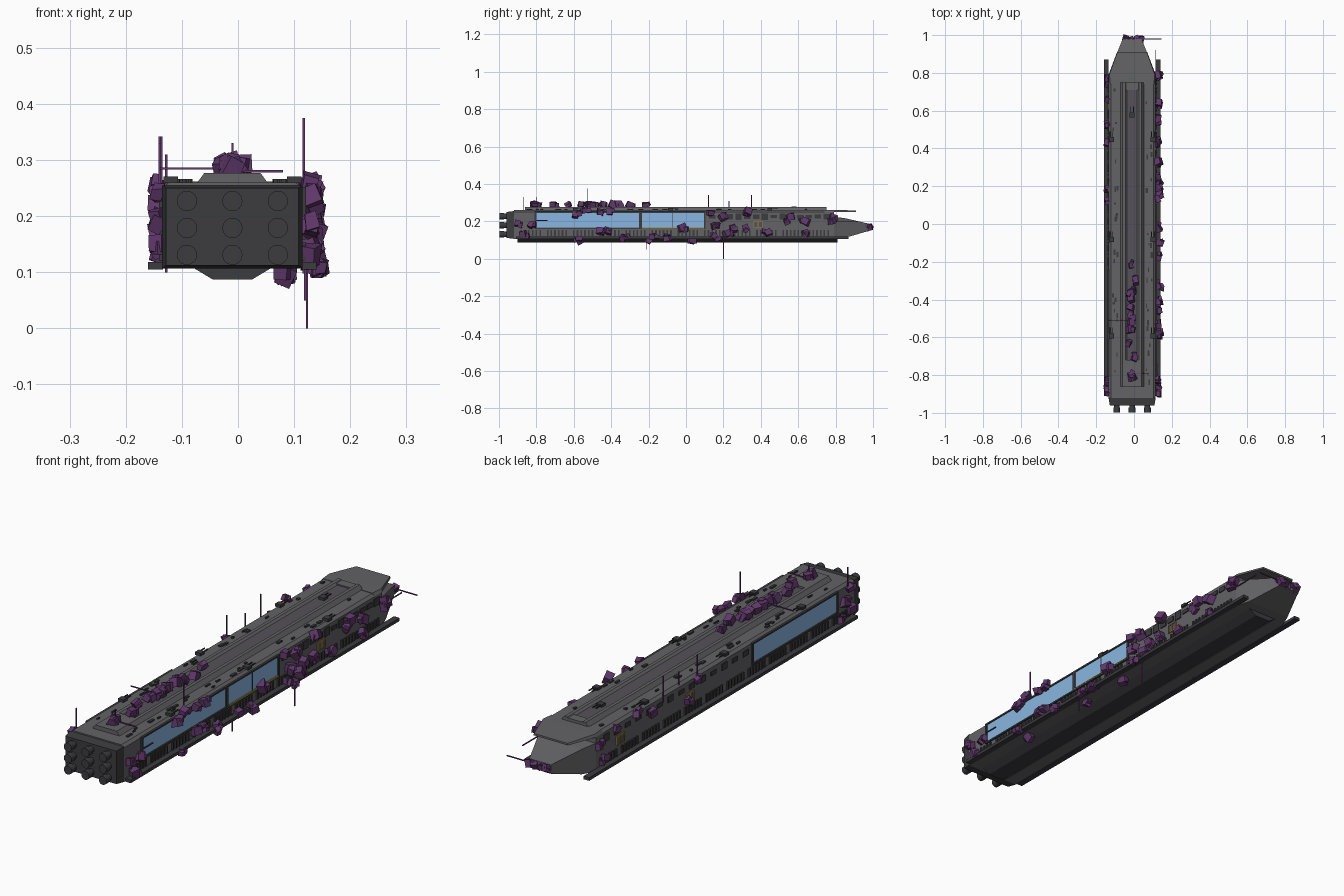
import bpy, bmesh, math, random
from mathutils import Matrix, Vector, Euler

if "Cube" in bpy.data.objects:
    bpy.data.objects.remove(bpy.data.objects["Cube"])

random.seed(7)
CX = -0.01   # hull centre line
HW = 0.125   # hull half width


def material(name, r, g, b):
    m = bpy.data.materials.new(name)
    m.diffuse_color = (r, g, b, 1)
    m.use_nodes = True
    m.node_tree.nodes["Principled BSDF"].inputs["Base Color"].default_value = m.diffuse_color
    return m


GREY = material("hull_grey", 0.125, 0.122, 0.13)
DARK = material("dark_grey", 0.045, 0.045, 0.05)
DECK = material("deck_grey", 0.09, 0.085, 0.10)
BLUE = material("blue_glow", 0.25, 0.47, 0.75)
YELLOW = material("yellow_trim", 0.35, 0.24, 0.04)
PURPLE = material("purple_growth", 0.12, 0.04, 0.15)


def finish(name, bm, mat):
    bmesh.ops.recalc_face_normals(bm, faces=bm.faces[:])
    me = bpy.data.meshes.new(name)
    bm.to_mesh(me)
    bm.free()
    me.materials.append(mat)
    ob = bpy.data.objects.new(name, me)
    bpy.context.collection.objects.link(ob)
    return ob


def add_box(bm, c, s, rot=(0, 0, 0)):
    m = Matrix.Translation(c) @ Euler(rot).to_matrix().to_4x4() @ Matrix.Diagonal((*s, 1))
    return bmesh.ops.create_cube(bm, size=1, matrix=m)["verts"]


def boxes(name, items, mat):
    bm = bmesh.new()
    for it in items:
        add_box(bm, *it)
    return finish(name, bm, mat)


def span(x0, x1, y0, y1, z0, z1):
    """Centre and size from limits."""
    return (((x0 + x1) / 2, (y0 + y1) / 2, (z0 + z1) / 2), (x1 - x0, y1 - y0, z1 - z0))


def loft(name, sections, mat):
    """Sections are (y, [(x offset, z), ...]) closed rings joined in order."""
    bm = bmesh.new()
    rings = [[bm.verts.new((CX + x, y, z)) for x, z in pts] for y, pts in sections]
    for a, b in zip(rings, rings[1:]):
        n = len(a)
        for i in range(n):
            bm.faces.new((a[i], a[(i + 1) % n], b[(i + 1) % n], b[i]))
    bm.faces.new(rings[0])
    bm.faces.new(rings[-1][::-1])
    return finish(name, bm, mat)


def trap(bot, z0, top, z1):
    return [(-bot, z0), (bot, z0), (top, z1), (-top, z1)]


# Main hull with chamfered upper edges, and engine plate
def hull_ring(w):
    return [(-w, 0.107), (w, 0.107), (w, 0.25), (w - 0.012, 0.26), (-w + 0.012, 0.26), (-w, 0.25)]


loft("hull", [(-0.92, hull_ring(HW)), (0.79, hull_ring(HW))], GREY)
loft("engine_plate", [(-0.96, trap(0.118, 0.112, 0.118, 0.25)), (-0.92, trap(HW, 0.107, HW, 0.255))], DARK)

# Nose wedge and overhanging roof plate
loft("nose", [(0.79, trap(HW, 0.107, HW, 0.225)), (0.85, trap(0.102, 0.112, 0.102, 0.217)),
              (0.98, trap(0.05, 0.15, 0.05, 0.187))], GREY)
loft("nose_roof", [(0.74, trap(HW, 0.25, HW - 0.01, 0.262)), (0.79, trap(HW, 0.25, HW - 0.005, 0.262)),
                   (0.91, trap(0.08, 0.25, 0.078, 0.258))], GREY)

# Keel and side rails
loft("keel", [(-0.90, trap(0.035, 0.087, 0.07, 0.108)), (0.81, trap(0.035, 0.087, 0.07, 0.108))], DARK)
boxes("side_rails", [span(CX + s * 0.137 - 0.013, CX + s * 0.137 + 0.013, -0.91, 0.87, 0.105, 0.118)
                     for s in (-1, 1)], DARK)

# Roof ridge: two sloped beams flanking a sunken deck
for s, side in ((-1, "left"), (1, "right")):
    ring = [(s * 0.064, 0.258), (s * 0.050, 0.277), (s * 0.036, 0.277), (s * 0.026, 0.268), (s * 0.026, 0.258)]
    loft("ridge_" + side, [(-0.86, ring), (0.75, ring)], GREY)
boxes("ridge_deck", [span(CX - 0.03, CX + 0.03, -0.85, 0.74, 0.258, 0.269)], DECK)
boxes("ridge_ends", [span(CX - 0.045, CX + 0.045, -0.86, -0.72, 0.258, 0.277),
                     span(CX - 0.045, CX + 0.045, 0.71, 0.75, 0.258, 0.274)], GREY)

# Nine engine nozzles with raised rims
bm = bmesh.new()
for ix in (-1, 0, 1):
    for iz in (-1, 0, 1):
        for r, y0, y1 in ((0.015, -0.985, -0.95), (0.018, -0.998, -0.972)):
            m = Matrix.Translation((CX + ix * 0.081, (y0 + y1) / 2, 0.179 + iz * 0.048)) @ Matrix.Rotation(math.pi / 2, 4, "X")
            bmesh.ops.create_cone(bm, cap_ends=True, segments=16, radius1=r, radius2=r, depth=y1 - y0, matrix=m)
finish("engines", bm, DARK)

# Hangar windows with frames: (side, y range)
wins = [(1, -0.80, -0.25), (1, -0.235, 0.095), (-1, -0.80, -0.25)]
panes, frames, trims = [], [], []
for s, a, b in wins:
    x = CX + s * HW
    panes.append(span(x - 0.002, x + 0.002, a, b, 0.168, 0.245))
    frames += [span(x - 0.006, x + 0.006, a - 0.01, b + 0.01, z, z + 0.007) for z in (0.245, 0.158)]
    frames += [span(x - 0.006, x + 0.006, y - 0.005, y + 0.005, 0.16, 0.25) for y in (a - 0.005, b + 0.005)]
    if b > 0:
        trims.append(span(x - 0.007, x + 0.007, a, b, 0.163, 0.168))
        frames.append(span(x - 0.003, x + 0.003, -0.073, -0.069, 0.168, 0.245))
boxes("hangar_windows", panes, BLUE)
boxes("window_frames", frames, DARK)

# Small yellow-trimmed docking doors
doors = []
for s, y in ((1, 0.385), (-1, 0.17), (-1, 0.63)):
    x = CX + s * HW
    doors.append(span(x - 0.003, x + 0.003, y - 0.02, y + 0.02, 0.17, 0.198))
    trims += [span(x - 0.005, x + 0.005, y - 0.025, y + 0.025, z, z + 0.004) for z in (0.166, 0.198)]
    trims += [span(x - 0.005, x + 0.005, y + d - 0.002, y + d + 0.002, 0.166, 0.202) for d in (-0.023, 0, 0.023)]
boxes("docking_doors", doors, DECK)
boxes("yellow_trims", trims, YELLOW)

# Vertical ribs on the lower walls and panels on the upper walls
ribs, panels = [], []
for s in (-1, 1):
    x = CX + s * HW
    for i in range(84):
        if i % 7 != 6:
            ribs.append(((x, -0.88 + i * 0.02, 0.137), (0.012, 0.009, 0.032)))
    for i in range(14):
        y = (0.14 if s > 0 else -0.2) + i * (0.047 if s > 0 else 0.071)
        panels.append(((x, y, 0.225), (0.008, 0.034, random.uniform(0.015, 0.035))))
boxes("wall_ribs", ribs, DARK)
boxes("wall_panels", panels, DARK)

# Twin-barrel deck turrets
turrets = [(s * 0.11, y, 0.26) for s in (-1, 1) for y in (0.46, -0.07, -0.58)] + [(0, 0.59, 0.269), (0, -0.48, 0.269)]
parts = []
for x, y, z in turrets:
    parts.append(((CX + x, y - 0.012, z + 0.005), (0.026, 0.026, 0.012)))
    parts += [((CX + x + d, y + 0.013, z + 0.007), (0.004, 0.036, 0.004)) for d in (-0.007, 0.007)]
boxes("deck_turrets", parts, DARK)

# Small deck fittings along the roof edges
boxes("deck_fittings", [((CX + s * random.uniform(0.075, 0.105), random.uniform(-0.88, 0.72), 0.262),
                         (random.uniform(0.005, 0.012), random.uniform(0.01, 0.03), 0.008))
                        for s in (-1, 1) for _ in range(22)], DARK)


# Purple crystalline growths: randomly turned, slightly uneven blocks
def growth(name, points, size, jitter):
    bm = bmesh.new()
    for p in points:
        for k in range(2):
            c = Vector(p) + Vector([random.uniform(-j, j) for j in jitter]) * k
            s = size * random.uniform(0.75, 1.1) * (1 if k == 0 else 0.8)
            verts = add_box(bm, c, (s * 0.85, s * random.uniform(0.9, 1.2), s),
                            [random.uniform(-0.45, 0.45) for _ in range(3)])
            for v in verts:
                v.co += Vector([random.uniform(-0.003, 0.003) for _ in range(3)])
    return finish(name, bm, PURPLE)


right = [(-.90, .19), (-.87, .13), (-.83, .18), (-.59, .235), (-.54, .26), (-.46, .25), (-.41, .25), (-.46, .15),
         (-.42, .15), (-.33, .12), (-.18, .12), (-.1, .115), (-.02, .165), (.13, .245), (.16, .18), (.2, .225),
         (.25, .165), (.15, .12), (.22, .135), (.33, .25), (.32, .165), (.44, .14), (.56, .225), (.54, .2),
         (.64, .2), (.64, .14), (.79, .22), (.78, .2)]
left = [(.78, .21), (.74, .15), (.66, .24), (.53, .25), (.43, .22), (.13, .24), (.19, .18), (-.82, .13),
        (-.85, .19), (-.88, .24), (-.89, .15)]
growth("growth_right", [(0.125 + random.uniform(0, .008), y, z) for y, z in right], 0.034, (.008, .022, .012))
growth("growth_left", [(-0.143, y, z) for y, z in left], 0.030, (.004, .02, .015))
growth("growth_top", [(CX + random.uniform(-.018, .018), y, 0.288) for y in
                      (-.22, -.30, -.36, -.39, -.44, -.48, -.52, -.56, -.63, -.71, -.79, -.81)], 0.034, (.02, .02, .006))
growth("growth_keel", [(0.085, y, 0.097) for y in (-.57, -.2, .03)], 0.034, (.012, .02, .004))
growth("growth_rail", [(0.143, y, 0.108) for y in (-.57, -.34, -.1, .18)], 0.03, (.006, .015, .004))
growth("growth_nose", [(x, 0.98, 0.168) for x in (-.045, -.015, .015, .035)], 0.028, (.006, .003, .008))

# Antenna spines: vertical and sideways rods
t = 0.002
rods = [span(x - t, x + t, y - t, y + t, a, b) for x, y, a, b in
        ((-.14, -.87, .24, .33), (.117, -.525, .25, .375), (-.137, .12, .23, .342), (-.14, .35, .23, .342),
         (.123, .2, 0, .13), (.12, -.21, .05, .12), (-.128, .23, .10, .31), (CX, -.8, .27, .33))]
rods += [span(x0, x1, y - t, y + t, z - t, z + t) for x0, x1, y, z in
         ((-.14, CX, -.51, .285), (CX, .08, -.79, .28), (.03, .145, .98, .172))]
rods += [span(.115 - t, .115 + t, .78, .92, .196, .2), span(.122, .126, -.8, -.74, .203, .207)]
boxes("antenna_spines", rods, PURPLE)
